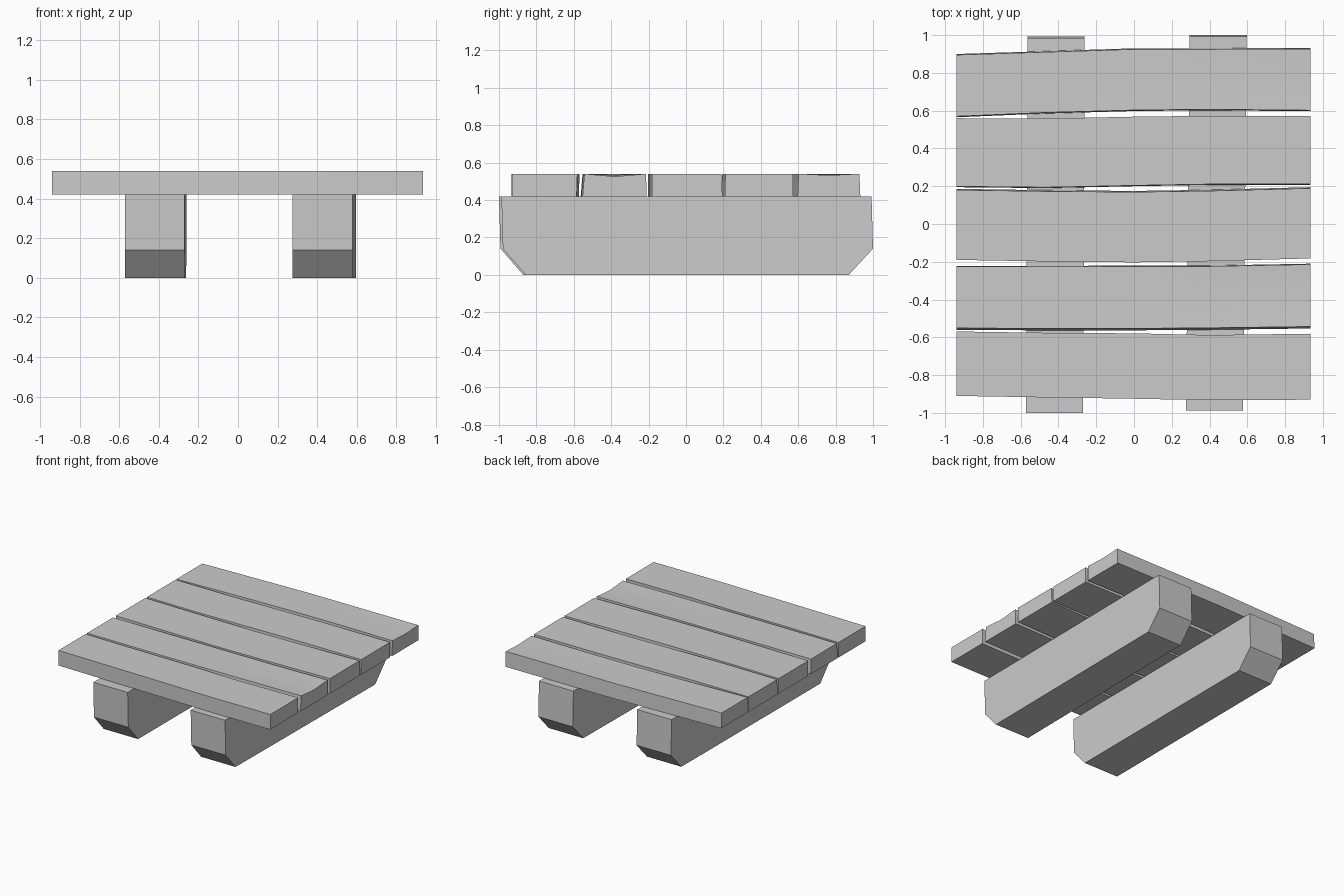
import bpy, bmesh, math

if "Cube" in bpy.data.objects:
    bpy.data.objects.remove(bpy.data.objects["Cube"])

XS = [-0.94, -0.47, 0.0, 0.4, 0.935]   # stations along each plank
Z0, Z1 = 0.42, 0.54                    # underside and top of the deck


def loft(name, sections):
    """Skin a row of equal closed sections and cap both ends."""
    bm = bmesh.new()
    rings = [[bm.verts.new(p) for p in s] for s in sections]
    n = len(rings[0])
    for a, b in zip(rings, rings[1:]):
        for i in range(n):
            j = (i + 1) % n
            bm.faces.new((a[i], a[j], b[j], b[i]))
    bm.faces.new(rings[0])
    bm.faces.new(rings[-1])
    bmesh.ops.recalc_face_normals(bm, faces=bm.faces)
    me = bpy.data.meshes.new(name)
    bm.to_mesh(me)
    bm.free()
    ob = bpy.data.objects.new(name, me)
    bpy.context.collection.objects.link(ob)
    bpy.ops.object.select_all(action='DESELECT')
    ob.select_set(True)
    bpy.context.view_layer.objects.active = ob
    bpy.ops.object.shade_smooth_by_angle(angle=math.radians(30))
    return ob


def plank(name, front, back, lean_f=0.0, lean_b=0.0, dip=0.0):
    """Slightly warped board; dip cups the right-hand end."""
    sections = []
    for x, f, b in zip(XS, front, back):
        d = dip * max(0, x)
        m = (f + b) / 2
        sections.append([(x, f, Z0), (x, m, Z0), (x, b, Z0),
                         (x, b + lean_b, Z1), (x, m, Z1 - d), (x, f + lean_f, Z1)])
    loft(name, sections)


# Deck boards, front to back: outlines of the front and back edges
plank("deck_plank_1", [-.910, -.918, -.925, -.933, -.930],
      [-.573, -.580, -.583, -.592, -.585], 0.0, 0.004)
plank("deck_plank_2", [-.561, -.563, -.563, -.560, -.553],
      [-.222, -.222, -.220, -.220, -.210], 0.010, -0.004, 0.015)
plank("deck_plank_3", [-.190, -.198, -.203, -.197, -.182],
      [.186, .179, .175, .181, .195], 0.0, -0.006)
plank("deck_plank_4", [.195, .190, .200, .207, .207],
      [.560, .558, .568, .573, .573], 0.004, 0.0)
plank("deck_plank_5", [.565, .585, .598, .602, .597],
      [.900, .915, .930, .930, .932], 0.005, -0.005, 0.008)


# Two runners with chamfered lower ends, slightly skewed
def runner(name, x0, x1, skew, y0, y1):
    profile = [(y0 + .13, 0), (y1 - .13, 0), (y1, .14),
               (y1 - .008, Z0), (y0, Z0), (y0 + .008, .14)]
    loft(name, [[(x + skew * y, y, z) for y, z in profile] for x in (x0, x1)])


runner("left_runner", -.567, -.265, .004, -1.0, .993)
runner("right_runner", .285, .587, .010, -.987, 1.0)
